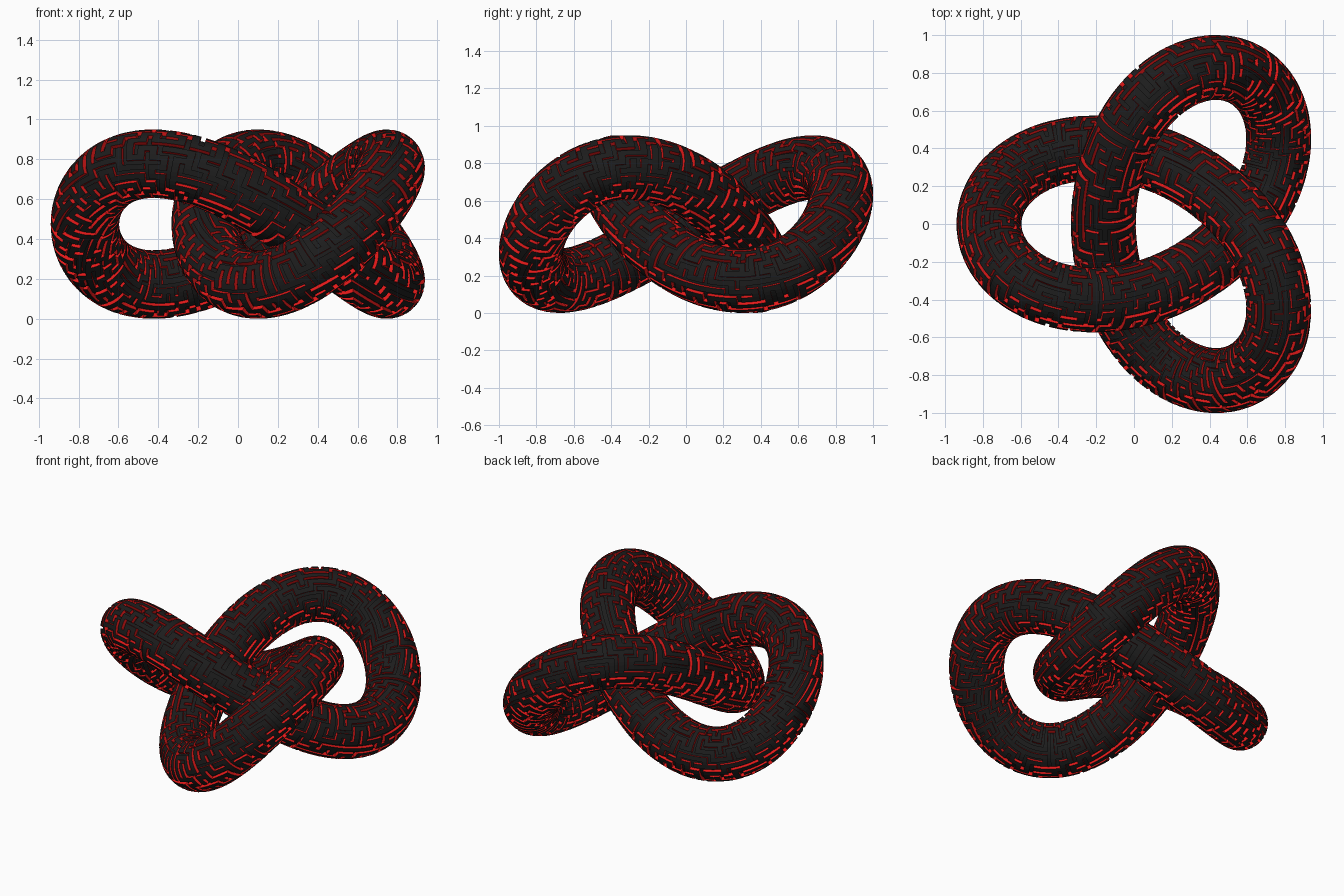
import bpy, bmesh, math, random
from mathutils import Vector

if "Cube" in bpy.data.objects:
    bpy.data.objects.remove(bpy.data.objects["Cube"])

random.seed(4)
S, XC = 0.303, 0.141          # knot scale and centring offset
R_TOP, R_FLOOR = 0.172, 0.150 # raised path and groove radii
CU, CV = 168, 22              # maze cells along and around the tube
NU, NV = CU * 2, CV * 2


def knot(t):
    return Vector((XC - S * (2 * math.cos(2 * t) + math.cos(t)),
                   S * (2 * math.sin(2 * t) - math.sin(t)),
                   S + R_TOP - S * math.sin(3 * t)))


# Wrapped depth-first maze: True = raised path, False = groove
raised = [[False] * NV for _ in range(NU)]
raised[0][0] = True
stack = [(0, 0, 0, 0)]
while stack:
    i, j, pi, pj = stack[-1]
    options = []
    for di, dj in ((1, 0), (-1, 0), (0, 1), (0, -1)):
        if not raised[(i + 2 * di) % NU][(j + 2 * dj) % NV]:
            options += [(di, dj)] * (2 if (di, dj) == (pi, pj) else 3)
    if not options:
        stack.pop()
        continue
    di, dj = random.choice(options)
    raised[(i + di) % NU][(j + dj) % NV] = True
    i, j = (i + 2 * di) % NU, (j + 2 * dj) % NV
    raised[i][j] = True
    stack.append((i, j, di, dj))


def line(k):
    # grid lines: raised strips are wider than grooves
    return k // 2 + (0.6 if k % 2 else 0.0)


# Two layers of grid vertices swept along the knot
bm = bmesh.new()
top, floor = [], []
for i in range(NU):
    t = math.tau * line(i) / CU
    p = knot(t)
    tan = (knot(t + 1e-3) - knot(t - 1e-3)).normalized()
    side = tan.cross(Vector((0, 0, 1))).normalized()
    up = side.cross(tan)
    dirs = [side * math.cos(a) + up * math.sin(a)
            for a in (math.tau * line(j) / CV for j in range(NV))]
    top.append([bm.verts.new(p + d * R_TOP) for d in dirs])
    floor.append([bm.verts.new(p + d * R_FLOOR) for d in dirs])


def face(verts, mat):
    bm.faces.new(verts).material_index = mat


# Black tops and floors, red step walls
for i in range(NU):
    for j in range(NV):
        i2, j2 = (i + 1) % NU, (j + 1) % NV
        layer = top if raised[i][j] else floor
        face((layer[i][j], layer[i][j2], layer[i2][j2], layer[i2][j]), 0)
        if not raised[i][j]:
            continue
        edges = (((i - 1) % NU, j, (i, j2), (i, j)),
                 (i2, j, (i2, j), (i2, j2)),
                 (i, (j - 1) % NV, (i, j), (i2, j)),
                 (i, j2, (i2, j2), (i, j2)))
        for ni, nj, a, b in edges:
            if not raised[ni][nj]:
                face((top[a[0]][a[1]], top[b[0]][b[1]],
                      floor[b[0]][b[1]], floor[a[0]][a[1]]), 1)

# Orient every face outward using one known top face
bm.normal_update()
f = top[0][0].link_faces[0]
f = next(x for x in bm.faces if x.material_index == 0)
if f.normal.dot(f.calc_center_median() - knot(0)) < 0:
    bmesh.ops.reverse_faces(bm, faces=bm.faces[:])

mesh = bpy.data.meshes.new("maze_knot")
bm.to_mesh(mesh)
bm.free()
for name, col in (("black", (0.012, 0.012, 0.012, 1)), ("red", (0.8, 0.01, 0.01, 1))):
    m = bpy.data.materials.new(name)
    m.diffuse_color = col
    m.use_nodes = True
    m.node_tree.nodes["Principled BSDF"].inputs["Base Color"].default_value = m.diffuse_color
    mesh.materials.append(m)
obj = bpy.data.objects.new("maze_knot", mesh)
bpy.context.collection.objects.link(obj)
